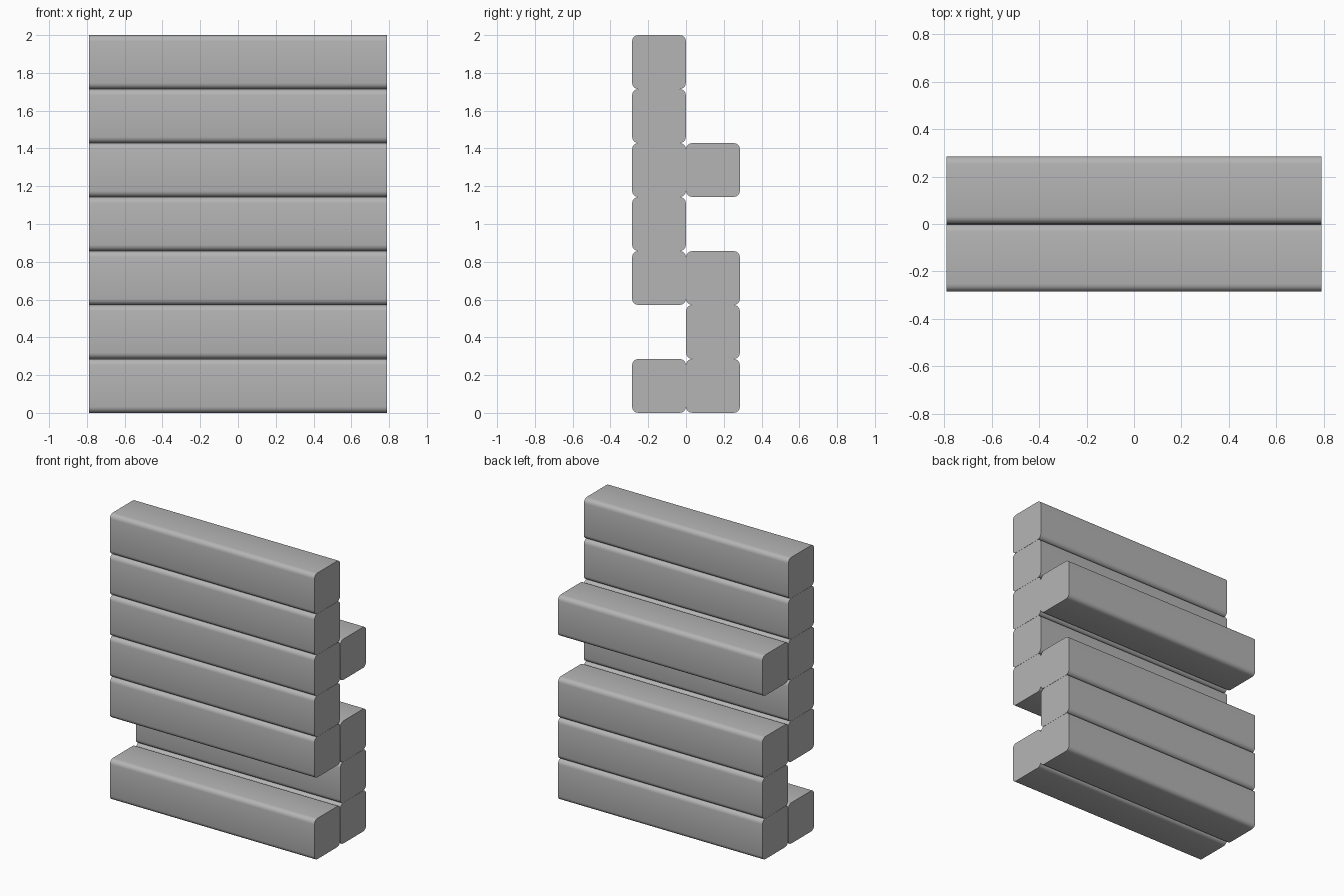
import bpy
import bmesh
from math import radians

cube = bpy.data.objects.get("Cube")
if cube:
    bpy.data.objects.remove(cube)

# Stack proportions
PITCH = 2 / 7
LENGTH = 1.58
SIZE = PITCH - 0.001
ROUNDING = 0.032

grey = bpy.data.materials.new("plain_grey")
grey.use_nodes = True
colour = (0.46, 0.46, 0.46, 1)
grey.diffuse_color = colour
grey.node_tree.nodes["Principled BSDF"].inputs["Base Color"].default_value = colour


def add_bar(name, y, z):
    """Square bar along x with rounded long edges and flat ends."""
    bm = bmesh.new()
    bmesh.ops.create_cube(bm, size=1)
    bmesh.ops.scale(bm, vec=(LENGTH, SIZE, SIZE), verts=bm.verts)
    long_edges = [e for e in bm.edges
                  if abs(e.verts[0].co.x - e.verts[1].co.x) > SIZE * 2]
    bmesh.ops.bevel(bm, geom=long_edges, offset=ROUNDING, segments=4,
                    profile=0.5, affect='EDGES')
    mesh = bpy.data.meshes.new(name)
    bm.to_mesh(mesh)
    bm.free()
    mesh.materials.append(grey)
    bar = bpy.data.objects.new(name, mesh)
    bar.location = (0, y, z)
    bpy.context.collection.objects.link(bar)
    bpy.ops.object.select_all(action='DESELECT')
    bar.select_set(True)
    bpy.context.view_layer.objects.active = bar
    bpy.ops.object.shade_smooth_by_angle(angle=radians(30))


# Two columns of bars, with empty rows left open
columns = {
    "front_bar": (-PITCH / 2, (0, 2, 3, 4, 5, 6)),
    "back_bar": (PITCH / 2, (0, 1, 2, 4)),
}
for label, (y, rows) in columns.items():
    for row in rows:
        add_bar(f"{label}_{row + 1}", y, PITCH * (row + 0.5))
